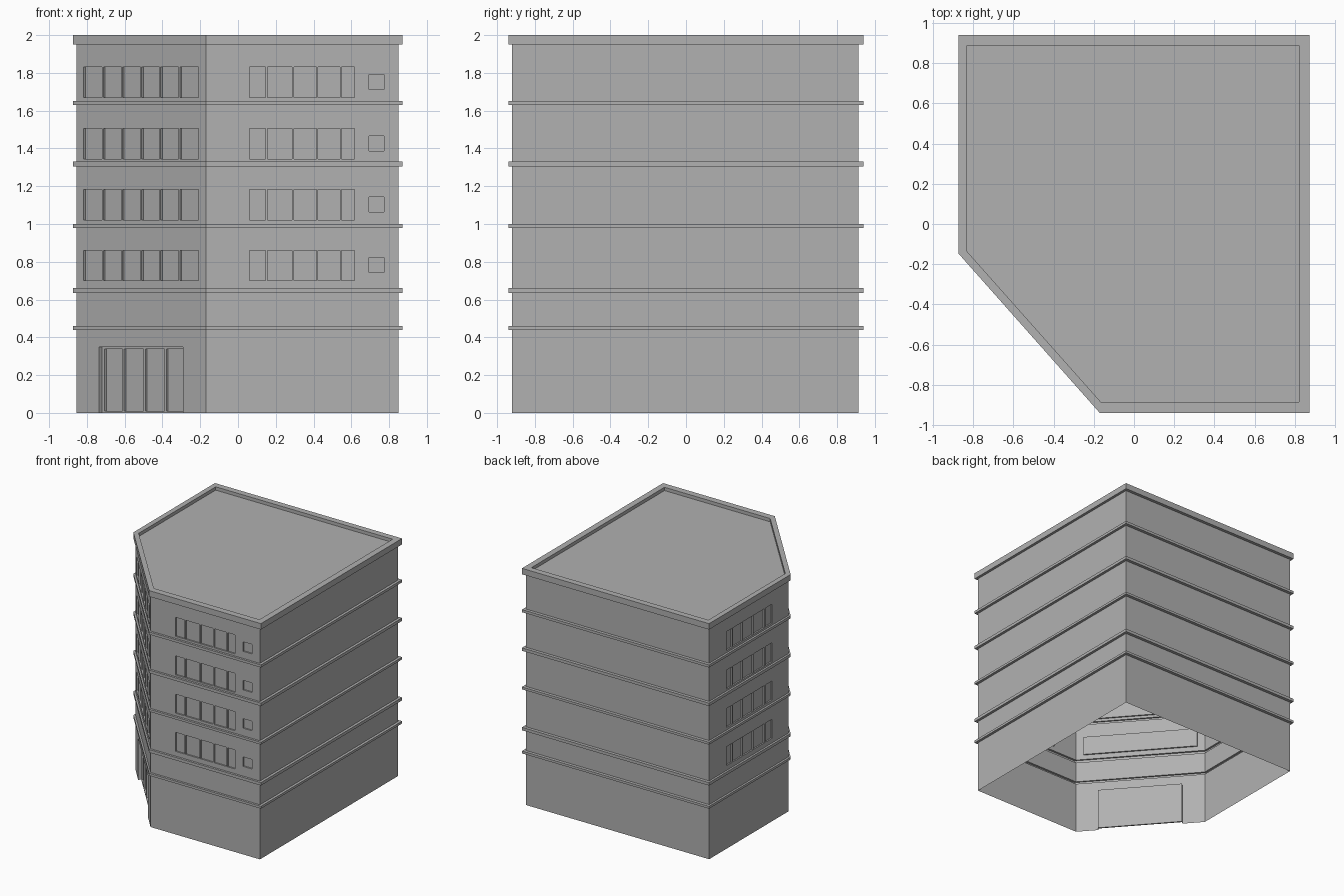
import bpy, bmesh
from mathutils import Vector

if "Cube" in bpy.data.objects:
    bpy.data.objects.remove(bpy.data.objects["Cube"])

# Footprints (same corner order): wall face, ledge face, inner parapet face
WALL = [(-0.17, -0.922), (0.85, -0.922), (0.85, 0.914), (-0.856, 0.914), (-0.856, -0.142)]
LEDGE = [(-0.17, -0.94), (0.872, -0.94), (0.872, 0.94), (-0.873, 0.94), (-0.873, -0.147)]
ROOF = [(-0.165, -0.885), (0.82, -0.885), (0.82, 0.888), (-0.83, 0.888), (-0.83, -0.137)]
BANDS = [(0.44, 0.46), (0.635, 0.66), (0.98, 1.0), (1.305, 1.33), (1.63, 1.652)]
TOP = 1.95
FRONT, LEFT, CORNER = 0, 3, 4

GREY = bpy.data.materials.new("mid_grey")
GREY.diffuse_color = (0.44, 0.44, 0.44, 1)
GREY.use_nodes = True
GREY.node_tree.nodes["Principled BSDF"].inputs["Base Color"].default_value = GREY.diffuse_color


def finish(bm, name):
    bmesh.ops.remove_doubles(bm, verts=bm.verts, dist=1e-5)
    me = bpy.data.meshes.new(name)
    bm.to_mesh(me)
    bm.free()
    me.materials.append(GREY)
    ob = bpy.data.objects.new(name, me)
    bpy.context.collection.objects.link(ob)
    return ob


def side_point(side):
    """Return f(u, depth, z) mapping to a wall side, and the side length."""
    a, b = Vector(WALL[side]), Vector(WALL[(side + 1) % 5])
    d = (b - a).normalized()
    inward = Vector((-d.y, d.x))
    def f(u, depth, z):
        p = a + d * u + inward * depth
        return (p.x, p.y, z)
    return f, (b - a).length


def quad(bm, pts):
    bm.faces.new([bm.verts.new(p) for p in pts])


def wall_panel(bm, side, z0, z1, openings):
    """Flat wall with recessed openings (u0, u1, z0, z1, depth)."""
    f, length = side_point(side)
    us = sorted({0, length, *[v for o in openings for v in o[:2]]})
    zs = sorted({z0, z1, *[v for o in openings for v in o[2:4]]})
    for ua, ub in zip(us, us[1:]):
        for za, zb in zip(zs, zs[1:]):
            um, zm = (ua + ub) / 2, (za + zb) / 2
            if not any(o[0] < um < o[1] and o[2] < zm < o[3] for o in openings):
                quad(bm, [f(ua, 0, za), f(ub, 0, za), f(ub, 0, zb), f(ua, 0, zb)])
    for a, b, lo, hi, dep in openings:
        rim = [(a, lo), (b, lo), (b, hi), (a, hi)]
        quad(bm, [f(u, dep, z) for u, z in rim])
        for i in range(4):
            (u0, w0), (u1, w1) = rim[i], rim[(i + 1) % 4]
            if w0 == w1 == 0:
                continue
            quad(bm, [f(u0, 0, w0), f(u1, 0, w1), f(u1, dep, w1), f(u0, dep, w0)])


def bar(bm, side, u0, u1, z0, z1, d0, d1):
    """Box standing on a recessed panel."""
    f, _ = side_point(side)
    lo = [f(u, d, z0) for u, d in ((u0, d0), (u1, d0), (u1, d1), (u0, d1))]
    hi = [(x, y, z1) for x, y, _ in lo]
    quad(bm, lo[::-1])
    quad(bm, hi)
    for i in range(4):
        j = (i + 1) % 4
        quad(bm, [lo[i], lo[j], hi[j], hi[i]])


def loft(name, rings, cap=False):
    bm = bmesh.new()
    loops = [[bm.verts.new((x, y, z)) for x, y in poly] for poly, z in rings]
    for r, s in zip(loops, loops[1:]):
        for i in range(5):
            j = (i + 1) % 5
            bm.faces.new((r[i], r[j], s[j], s[i]))
    if cap:
        bm.faces.new(loops[-1])
    return finish(bm, name)


# Window strips per side: start, end along the wall, and mullion fractions
clen = side_point(CORNER)[1]
cu = lambda x: (x - WALL[4][0]) / (WALL[0][0] - WALL[4][0]) * clen
fr = [0.16, 0.415, 0.645, 0.87]
STRIPS = {
    FRONT: (0.232, 0.786, fr),
    LEFT: (0.23, 0.84, [1 - t for t in fr]),
    CORNER: (cu(-0.817), cu(-0.21), [i / 6 for i in range(1, 6)]),
}
DEPTH = 0.012
door = (cu(-0.737), cu(-0.29), 0.0, 0.348, 0.036)

# Walls between the ledges, with window and door recesses
walls, mullions = bmesh.new(), bmesh.new()
edges = [0.0] + [z for b in BANDS for z in b] + [TOP]
floors = list(zip(edges[::2], edges[1::2]))
sills = {2: 0.70, 3: 1.022, 4: 1.345, 5: 1.67}
for n, (z0, z1) in enumerate(floors):
    for side in range(5):
        holes = []
        if n == 0 and side == CORNER:
            holes.append(door)
        if n in sills and side in STRIPS:
            a, b, cuts = STRIPS[side]
            s = sills[n]
            holes.append((a, b, s, s + 0.16, DEPTH))
            for t in cuts:
                m = a + (b - a) * t
                bar(mullions, side, m - 0.005, m + 0.005, s, s + 0.16, 0, DEPTH)
            if side == FRONT:
                holes.append((0.864, 0.944, s + 0.042, s + 0.122, DEPTH))
        wall_panel(walls, side, z0, z1, holes)
finish(walls, "walls")
finish(mullions, "window_mullions")

# Entrance frame: stiles and rails set back in the doorway
frame = bmesh.new()
a, b, _, h, dep = door
for i in range(5):
    m = a + (b - a) * i / 4
    w = 0.02 if i in (0, 4) else 0.007
    bar(frame, CORNER, max(a, m - w), min(b, m + w), 0, h, 0.024, dep)
for z in (0, h - 0.01):
    bar(frame, CORNER, a, b, z, z + 0.01, 0.024, dep)
finish(frame, "entrance_frame")

# Hollow ledges around each storey
for i, (z0, z1) in enumerate(BANDS):
    loft(f"ledge_{i + 1}", [(WALL, z0), (LEDGE, z0), (LEDGE, z1), (WALL, z1)])

# Parapet and sunken roof
loft("parapet_and_roof",
     [(WALL, TOP), (LEDGE, TOP), (LEDGE, 2.0), (ROOF, 2.0), (ROOF, 1.972)], cap=True)
